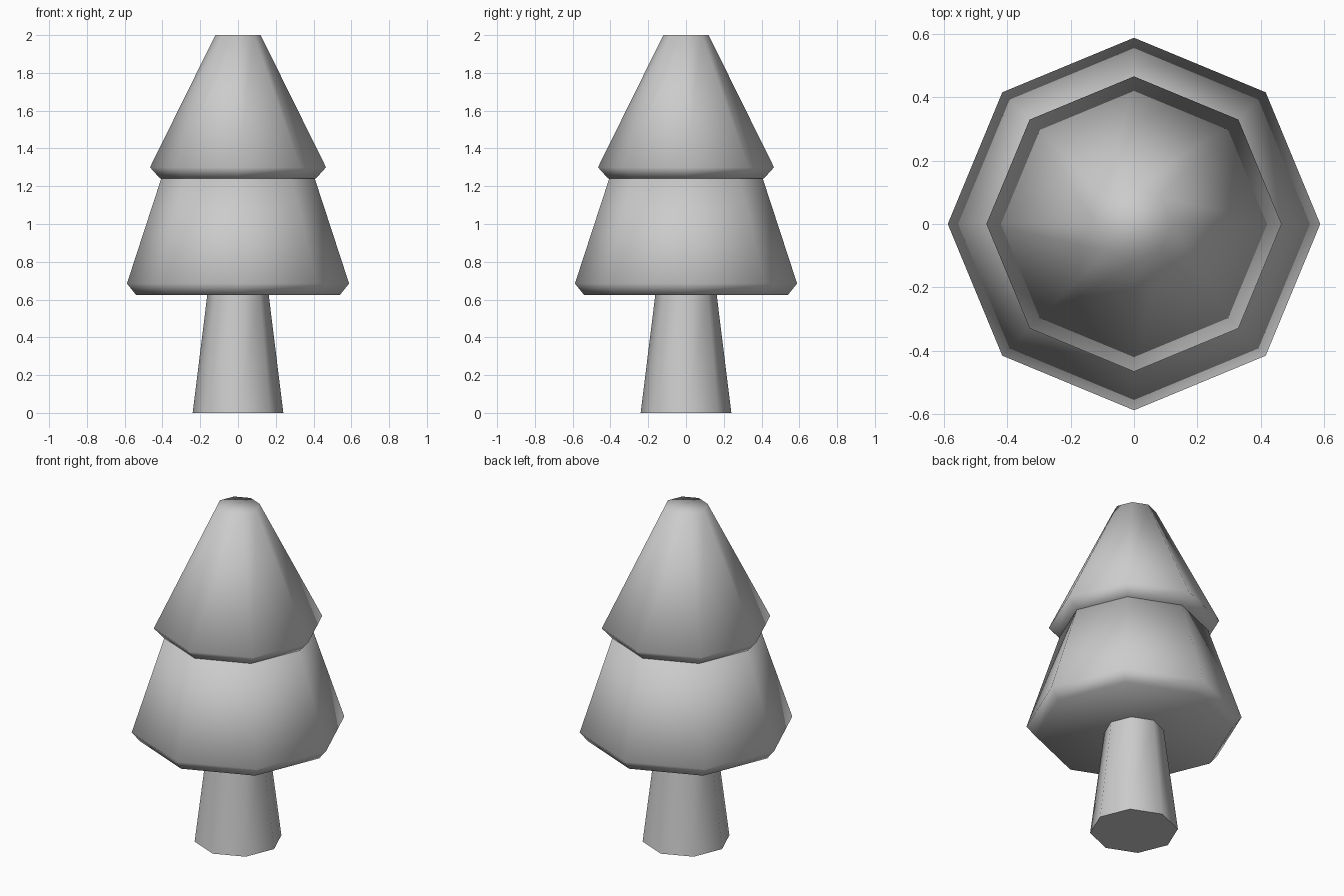
import bpy, bmesh
from math import cos, sin, pi, radians

if "Cube" in bpy.data.objects:
    bpy.data.objects.remove(bpy.data.objects["Cube"])

SIDES = 8


def lathe(name, profile, sharp_angle=None):
    """Spin (radius, height) points into a capped eight-sided solid."""
    bm = bmesh.new()
    rings = [[bm.verts.new((r * cos(2 * pi * i / SIDES), r * sin(2 * pi * i / SIDES), z))
              for i in range(SIDES)] for r, z in profile]
    for low, high in zip(rings, rings[1:]):
        for i in range(SIDES):
            j = (i + 1) % SIDES
            bm.faces.new((low[i], low[j], high[j], high[i]))
    bm.faces.new(rings[0][::-1])
    bm.faces.new(rings[-1])
    for f in bm.faces:
        f.smooth = True
    if sharp_angle:
        bm.normal_update()
        for e in bm.edges:
            e.smooth = e.calc_face_angle(0) < sharp_angle
    mesh = bpy.data.meshes.new(name)
    bm.to_mesh(mesh)
    bm.free()
    obj = bpy.data.objects.new(name, mesh)
    bpy.context.collection.objects.link(obj)
    return obj


# Tapered trunk with a crisp base edge
lathe("trunk", [(0.24, 0), (0.162, 0.63)], radians(60))

# Lower foliage tier, soft shaded, with a chamfered rim
lathe("lower_foliage", [(0.54, 0.625), (0.588, 0.685), (0.405, 1.245)])

# Upper foliage tier with a blunt tip
lathe("upper_foliage", [(0.412, 1.24), (0.466, 1.30), (0.12, 2.0)])
